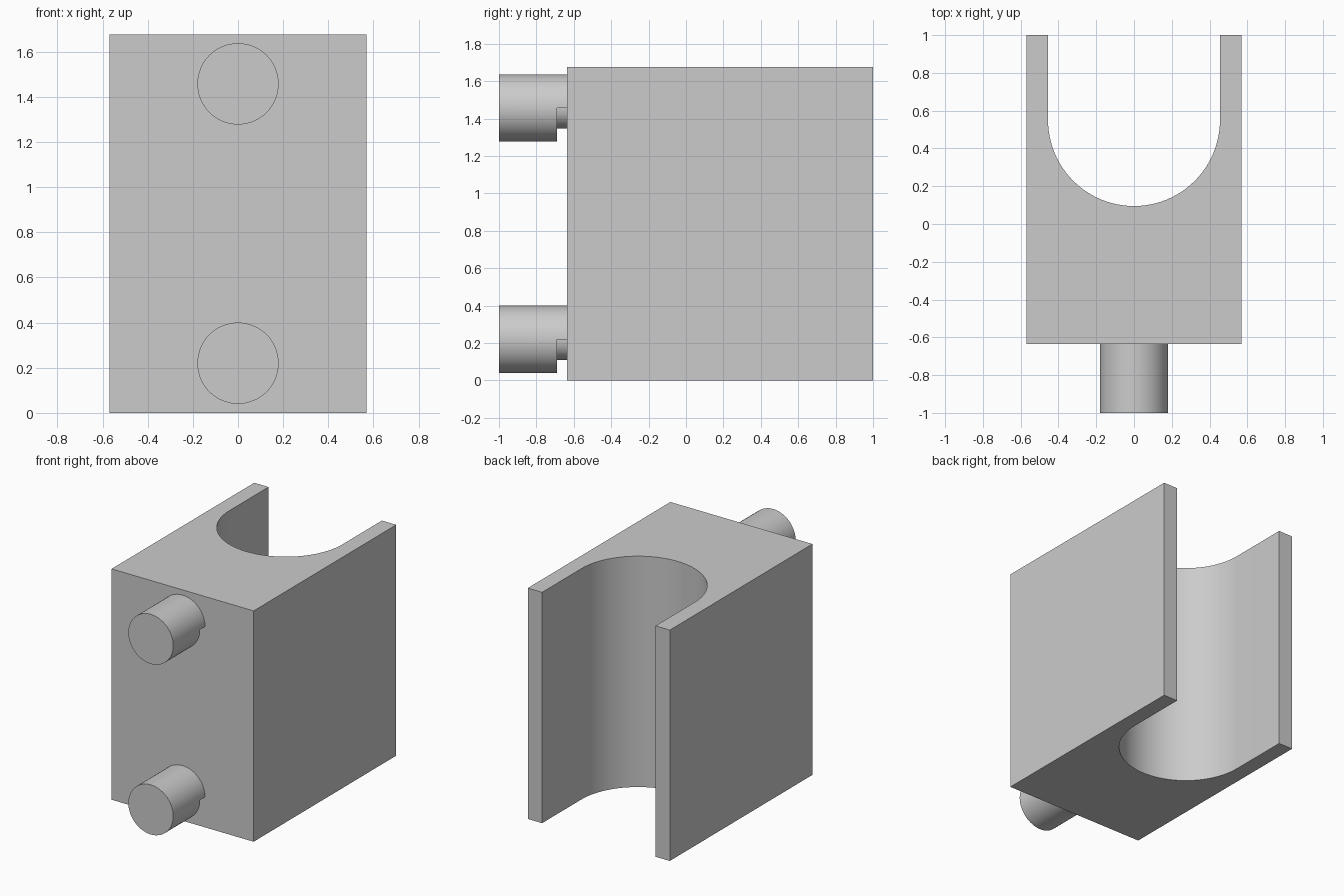
import bpy, bmesh, math

if "Cube" in bpy.data.objects:
    bpy.data.objects.remove(bpy.data.objects["Cube"])

grey = bpy.data.materials.new("light grey")
grey.diffuse_color = (0.6, 0.6, 0.6, 1)
grey.use_nodes = True
grey.node_tree.nodes["Principled BSDF"].inputs["Base Color"].default_value = grey.diffuse_color


def finish(bm, name):
    bmesh.ops.recalc_face_normals(bm, faces=bm.faces)
    mesh = bpy.data.meshes.new(name)
    bm.to_mesh(mesh)
    bm.free()
    mesh.materials.append(grey)
    ob = bpy.data.objects.new(name, mesh)
    bpy.context.collection.objects.link(ob)
    bpy.ops.object.select_all(action='DESELECT')
    ob.select_set(True)
    bpy.context.view_layer.objects.active = ob
    bpy.ops.object.shade_smooth_by_angle(angle=math.radians(30))
    return ob


# Block with a round-bottomed slot open to the back, extruded upwards
W, FRONT, BACK, H = 0.57, -0.635, 1.0, 1.675
R, ARC_Y, STEPS = 0.455, 0.55, 48
outline = [(-W, BACK), (-W, FRONT), (W, FRONT), (W, BACK), (R, BACK)]
outline += [(R * math.cos(a), ARC_Y - R * math.sin(a))
            for a in (math.pi * i / STEPS for i in range(STEPS + 1))]
outline += [(-R, BACK)]
bm = bmesh.new()
base = bm.faces.new([bm.verts.new((x, y, 0)) for x, y in outline])
top = bmesh.ops.extrude_face_region(bm, geom=[base], use_keep_orig=True)
bmesh.ops.translate(bm, vec=(0, 0, H),
                    verts=[v for v in top["geom"] if isinstance(v, bmesh.types.BMVert)])
finish(bm, "slotted_block")


# Pegs: full round head, and a neck whose lower half is thinner
def peg(name, z, n=64, r=0.18, r_neck=0.11, y_tip=-1.0, y_step=-0.69):
    bm = bmesh.new()

    def point(i, rad, y):
        a = 2 * math.pi * i / n
        return bm.verts.new((rad * math.cos(a), y, z + rad * math.sin(a)))

    def bridge(a, b):
        for i in range(len(a)):
            j = (i + 1) % len(a)
            bm.faces.new((a[i], a[j], b[j], b[i]))

    half = n // 2
    tip = [point(i, r, y_tip) for i in range(n)]
    head = [point(i, r, y_step) for i in range(n)]
    low = [point(i, r_neck, y_step) for i in range(half, n + 1)]
    bm.faces.new(tip)
    bridge(tip, head)
    # Half-ring ledge behind the head
    for i in range(half):
        bm.faces.new((head[half + i], head[(half + i + 1) % n], low[i + 1], low[i]))
    # Neck running into the block
    end = [point(i, r, FRONT) for i in range(half + 1)]
    end += [point(i, r_neck, FRONT) for i in range(half, n + 1)]
    bridge(head[:half + 1] + low, end)
    return finish(bm, name)


peg("lower_peg", 0.22)
peg("upper_peg", 1.457)
